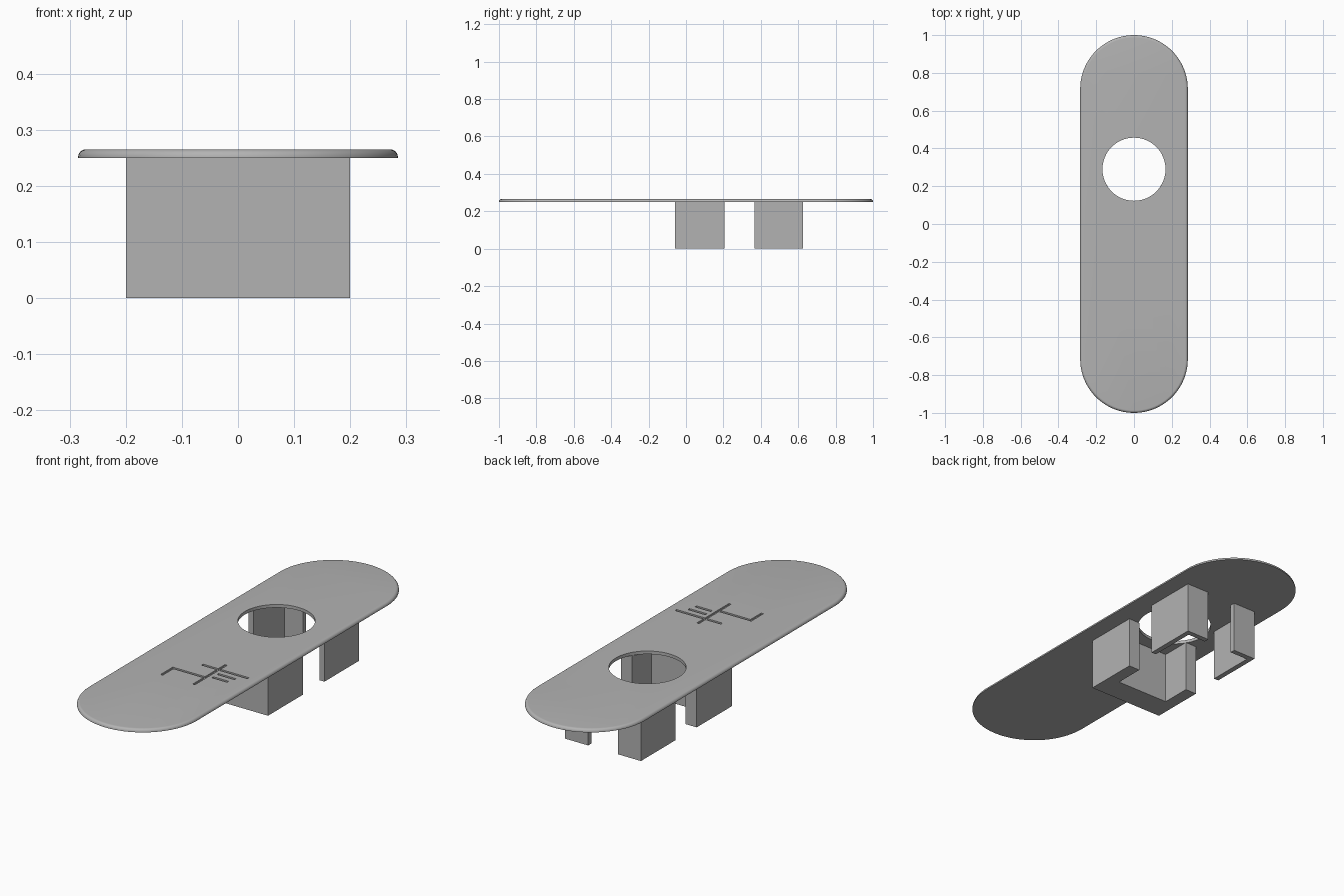
import bpy, bmesh
from math import pi, sin, cos

if "Cube" in bpy.data.objects:
    bpy.data.objects.remove(bpy.data.objects["Cube"])

HALF_W, HALF_L = 0.285, 1.0
BASE, TOP = 0.25, 0.265
HOLE_Y, HOLE_R = 0.29, 0.167

grey = bpy.data.materials.new("plain grey")
grey.use_nodes = True
grey.diffuse_color = (0.45, 0.45, 0.45, 1)
grey.node_tree.nodes["Principled BSDF"].inputs["Base Color"].default_value = grey.diffuse_color


def make_object(name, bm):
    bmesh.ops.recalc_face_normals(bm, faces=bm.faces)
    mesh = bpy.data.meshes.new(name)
    bm.to_mesh(mesh)
    bm.free()
    mesh.materials.append(grey)
    obj = bpy.data.objects.new(name, mesh)
    bpy.context.collection.objects.link(obj)
    return obj


def prism(name, outline, z0, z1):
    bm = bmesh.new()
    face = bm.faces.new([bm.verts.new((x, y, z0)) for x, y in outline])
    ext = bmesh.ops.extrude_face_region(bm, geom=[face])
    verts = [v for v in ext["geom"] if isinstance(v, bmesh.types.BMVert)]
    bmesh.ops.translate(bm, verts=verts, vec=(0, 0, z1 - z0))
    return make_object(name, bm)


def cut(obj, cutter):
    cutter.hide_render = True
    mod = obj.modifiers.new("cut", 'BOOLEAN')
    mod.operation, mod.solver, mod.object = 'DIFFERENCE', 'EXACT', cutter
    bpy.context.view_layer.objects.active = obj
    bpy.ops.object.modifier_apply(modifier=mod.name)
    bpy.data.objects.remove(cutter)


def stadium(inset, steps=40):
    r, straight = HALF_W - inset, HALF_L - HALF_W
    points = []
    for side in (1, -1):
        for i in range(steps + 1):
            a = pi * i / steps
            points.append((side * r * cos(a), side * (straight + r * sin(a))))
    return points


# Cover plate: long rounded outline with a rounded upper rim
bm = bmesh.new()
rim = TOP - BASE
rings = []
for step in range(7):
    a = pi / 2 * step / 6
    z = BASE + 0.001 + (rim - 0.001) * sin(a)
    rings.append((rim * 0.9 * (1 - cos(a)), z))
rings.insert(0, (0, BASE))
loops = [[bm.verts.new((x, y, z)) for x, y in stadium(inset)] for inset, z in rings]
count = len(loops[0])
for low, high in zip(loops, loops[1:]):
    for i in range(count):
        j = (i + 1) % count
        bm.faces.new((low[i], low[j], high[j], high[i]))
bm.faces.new(loops[0])
bm.faces.new(loops[-1])
plate = make_object("cover_plate", bm)

# Round opening
circle = [(HOLE_R * cos(2 * pi * i / 64), HOLE_Y + HOLE_R * sin(2 * pi * i / 64)) for i in range(64)]
cut(plate, prism("opening_cutter", circle, 0.2, 0.3))

# Engraved spray pictogram: each groove is x0, y0, x1, y1
G = 0.006
grooves = [
    (0.08, -0.44, 0.08, -0.21),
    (-0.09, -0.36, 0.08, -0.36),
    (-0.09, -0.44, -0.09, -0.36),
    (0.00, -0.26, 0.23, -0.26),
    (0.11, -0.30, 0.19, -0.30),
    (0.11, -0.34, 0.18, -0.34),
]
for x0, y0, x1, y1 in grooves:
    box = [(x0 - G, y0 - G), (x1 + G, y0 - G), (x1 + G, y1 + G), (x0 - G, y1 + G)]
    cut(plate, prism("groove_cutter", box, TOP - 0.007, TOP + 0.02))

bpy.ops.object.select_all(action='DESELECT')
plate.select_set(True)
bpy.context.view_layer.objects.active = plate
bpy.ops.object.shade_smooth_by_angle(angle=0.6)

# Front bracket: U-shaped block below the plate
OUT = 0.2
prism("front_bracket", [(-OUT, -0.06), (OUT, -0.06), (OUT, 0.205), (0.14, 0.205),
                        (0.14, 0.06), (-0.14, 0.06), (-0.14, 0.205), (-OUT, 0.205)], 0, BASE)

# Rear brackets: thin mirrored corner angles with a slot between them
T = 0.025
for name, s in (("rear_bracket_left", 1), ("rear_bracket_right", -1)):
    corner = [(OUT, 0.365), (OUT, 0.625), (0.078, 0.625), (0.078, 0.625 - T),
              (OUT - T, 0.625 - T), (OUT - T, 0.365)]
    prism(name, [(s * x, y) for x, y in corner], 0, BASE)
